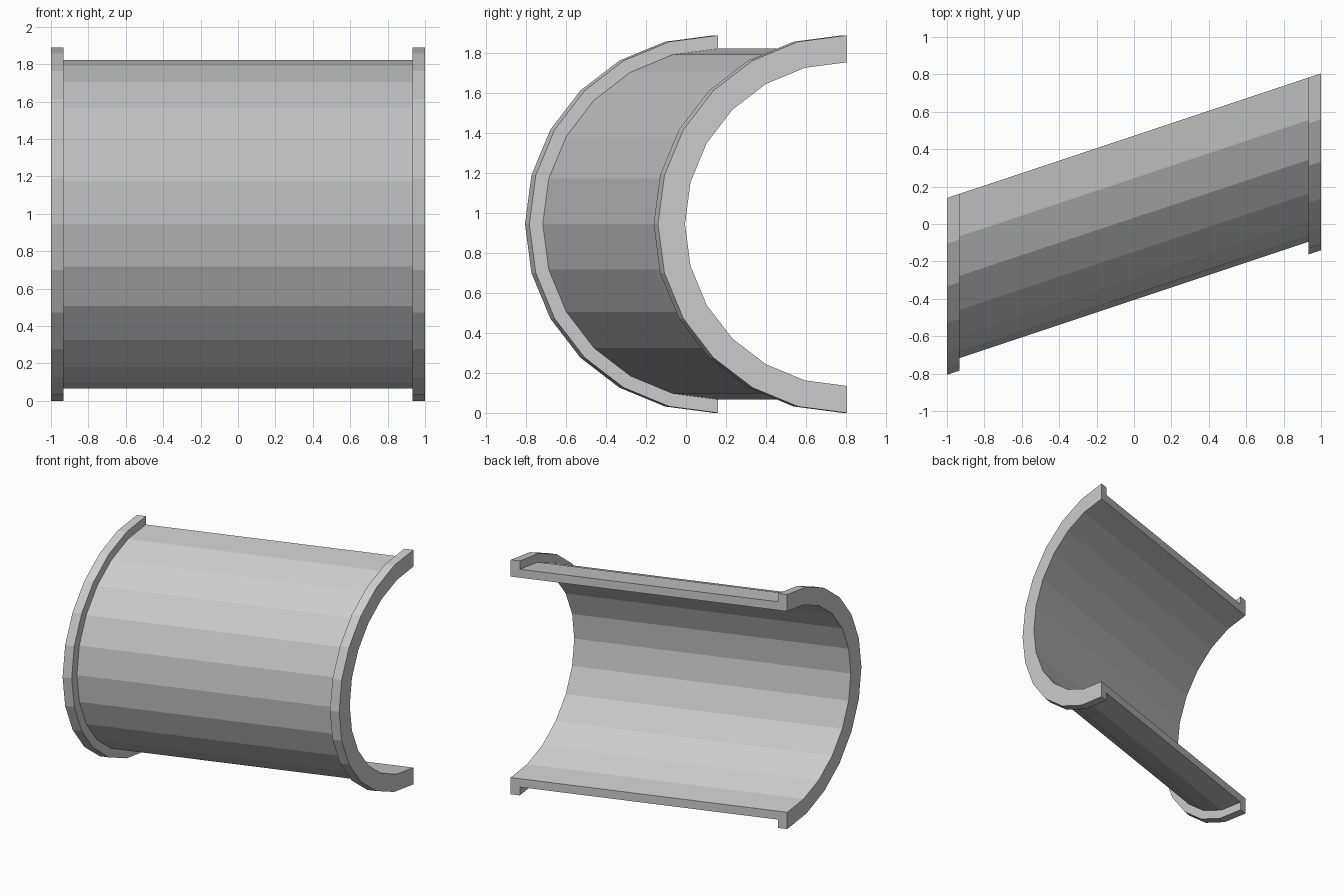
import bpy, bmesh
from math import cos, sin, pi

cube = bpy.data.objects.get("Cube")
if cube:
    bpy.data.objects.remove(cube, do_unlink=True)

SEGMENTS = 12
R_FLANGE, R_BODY, R_BORE = 0.945, 0.878, 0.81
FLANGE_X = 0.934          # inner face of each end flange
SHEAR, BACK_Y = 0.333, 0.472

grey = bpy.data.materials.new("light grey")
colour = (0.6, 0.6, 0.6, 1)
grey.use_nodes = True
grey.diffuse_color = colour
grey.node_tree.nodes["Principled BSDF"].inputs["Base Color"].default_value = colour

# Wall section (x, radius): plain bore, raised flange at both ends
half = [(1, R_BORE), (1, R_FLANGE), (FLANGE_X, R_FLANGE), (FLANGE_X, R_BODY)]
section = half + [(-x, r) for x, r in reversed(half)]

# Sweep the section through a half turn, slanting the shell along x
bm = bmesh.new()
rings = []
for i in range(SEGMENTS + 1):
    a = pi * i / SEGMENTS
    rings.append([bm.verts.new((x, BACK_Y + SHEAR * x - r * sin(a), R_FLANGE + r * cos(a)))
                  for x, r in section])
n = len(section)
for r0, r1 in zip(rings, rings[1:]):
    for j in range(n):
        k = (j + 1) % n
        bm.faces.new((r0[j], r0[k], r1[k], r1[j]))

# Flat cut faces along the open back
bm.faces.new(rings[0])
bm.faces.new(rings[-1])
bmesh.ops.recalc_face_normals(bm, faces=bm.faces)

mesh = bpy.data.meshes.new("half_pipe_shell")
bm.to_mesh(mesh)
bm.free()
mesh.materials.append(grey)
shell = bpy.data.objects.new("half_pipe_shell", mesh)
bpy.context.collection.objects.link(shell)
